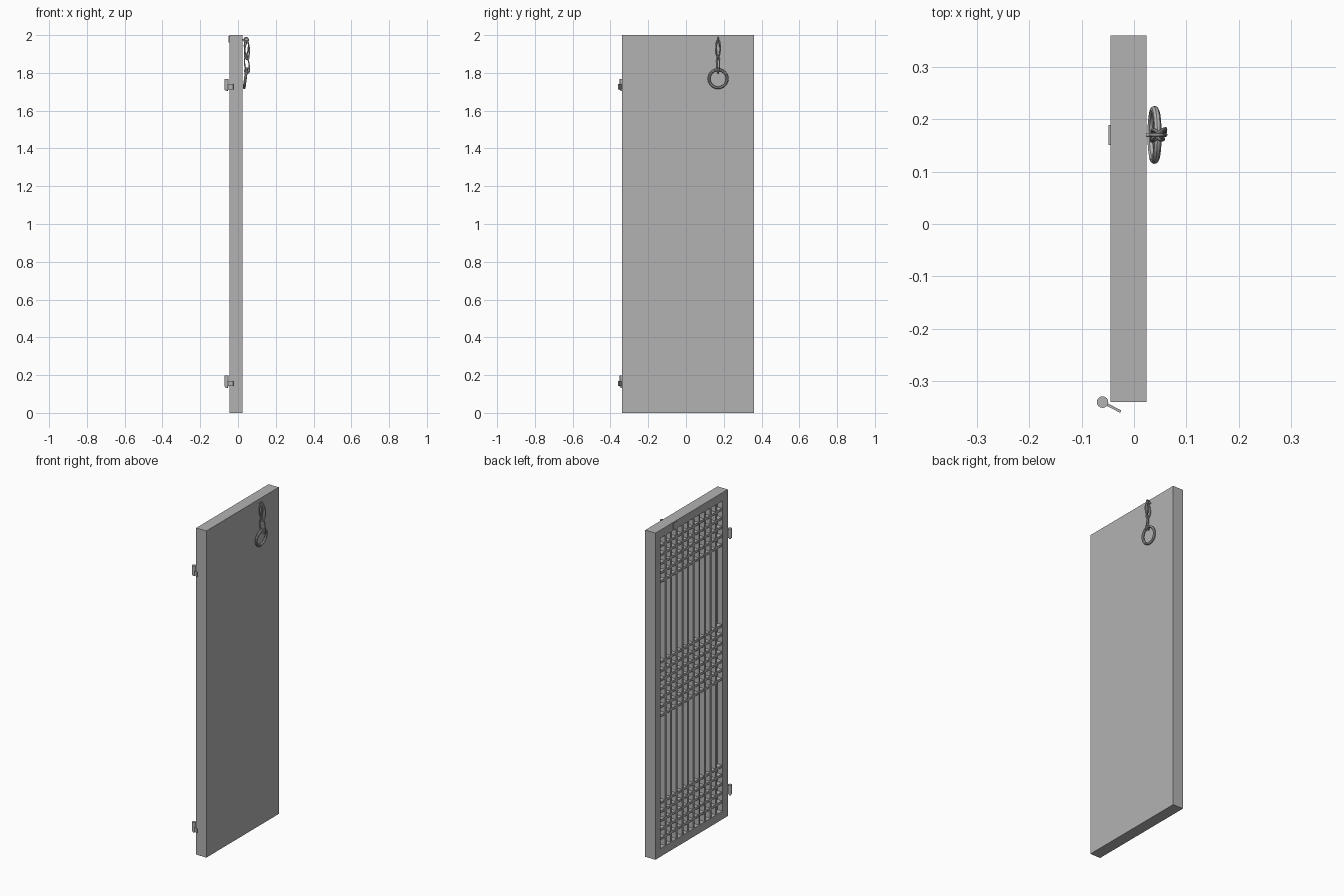
import bpy
from math import pi, cos, sin
from mathutils import Vector, Matrix

cube = bpy.data.objects.get("Cube")
if cube:
    bpy.data.objects.remove(cube, do_unlink=True)

grey = bpy.data.materials.new("plain grey")
grey.use_nodes = True
grey.diffuse_color = (0.45, 0.45, 0.45, 1)
grey.node_tree.nodes["Principled BSDF"].inputs["Base Color"].default_value = (0.45, 0.45, 0.45, 1)


def finish(name, smooth=False):
    ob = bpy.context.object
    ob.name = name
    ob.data.materials.append(grey)
    if smooth:
        bpy.ops.object.shade_smooth_by_angle()
    return ob


def box(name, x, y, z):
    """Box spanning three (low, high) ranges."""
    bpy.ops.mesh.primitive_cube_add(size=1)
    ob = bpy.context.object
    mid = [(a + b) / 2 for a, b in (x, y, z)]
    size = [b - a for a, b in (x, y, z)]
    ob.data.transform(Matrix.Translation(mid) @ Matrix.Diagonal((*size, 1)))
    return finish(name)


def rod(name, a, b, r, sides=16):
    """Cylinder between two points."""
    a, b = Vector(a), Vector(b)
    bpy.ops.mesh.primitive_cylinder_add(vertices=sides, radius=r, depth=(b - a).length,
                                        location=(a + b) / 2)
    bpy.context.object.rotation_euler = (b - a).to_track_quat('Z', 'Y').to_euler()
    return finish(name, True)


def loop(name, centre, half_w, half_l, r, turn=0, lean=0):
    """Closed oval link, long axis vertical; turn about z, then lean about y."""
    curve = bpy.data.curves.new(name, 'CURVE')
    curve.dimensions = '3D'
    curve.bevel_depth = r
    curve.bevel_resolution = 2
    sp = curve.splines.new('POLY')
    n = 32
    sp.points.add(n - 1)
    m = Matrix.Rotation(lean, 4, 'Y') @ Matrix.Rotation(turn, 4, 'Z')
    for i, p in enumerate(sp.points):
        t = 2 * pi * i / n
        p.co = (*(m @ Vector((half_w * cos(t), 0, half_l * sin(t))) + Vector(centre)), 1)
    sp.use_cyclic_u = True
    ob = bpy.data.objects.new(name, curve)
    bpy.context.collection.objects.link(ob)
    bpy.ops.object.select_all(action='DESELECT')
    ob.select_set(True)
    bpy.context.view_layer.objects.active = ob
    bpy.ops.object.convert(target='MESH')
    return finish(name, True)


# Door frame and backing board
X0, X1, Y0, Y1 = -0.045, 0.024, -0.34, 0.36
RIM, BACK = 0.05, -0.012
IY0, IY1, IZ0, IZ1 = Y0 + RIM, Y1 - RIM, RIM, 2 - RIM
box("backing_board", (BACK, X1), (Y0, Y1), (0, 2))
box("right_stile", (X0, BACK), (Y0, IY0), (0, 2))
box("left_stile", (X0, BACK), (IY1, Y1), (0, 2))
box("bottom_rail", (X0, BACK), (IY0, IY1), (0, IZ0))
box("top_rail", (X0, BACK), (IY0, IY1), (IZ1, 2))

# Lattice: ten uprights, three bands of crossbars
STEP = (IY1 - IY0) / 11
BAR = 0.007
for i in range(1, 11):
    y = IY0 + i * STEP
    box("lattice_upright", (X0 + 0.004, BACK), (y - BAR, y + BAR), (IZ0, IZ1))
heights = [IZ1 - k * STEP for k in range(1, 6)]
heights += [1.02 + k * STEP for k in range(-3, 4)]
heights += [IZ0 + k * STEP for k in range(1, 6)]
for z in heights:
    box("lattice_crossbar", (X0 + 0.005, BACK), (IY0, IY1), (z - BAR, z + BAR))

# Hinge pintles: barrel, lower pin and slanted strap
for z in (0.133, 1.703):
    rod("hinge_barrel", (-0.06, -0.34, z + 0.007), (-0.06, -0.34, z + 0.064), 0.011)
    rod("hinge_pin", (-0.06, -0.34, z), (-0.06, -0.34, z + 0.01), 0.006)
    strap = box("hinge_strap", (0, 0.039), (-0.0025, 0.0025), (0, 0.027))
    strap.location = (-0.06, -0.34, z + 0.01)
    strap.rotation_euler.z = -0.48

# Chain fixing: plate on the lattice side, staple through the door
CY = 0.17
box("staple_plate", (X0 - 0.004, X0), (CY - 0.019, CY + 0.019), (1.96, 1.996))
rod("staple_shank", (X1 - 0.01, CY, 1.975), (0.034, CY, 1.975), 0.004)
loop("staple_eye", (0.043, CY, 1.975), 0.011, 0.011, 0.004)

# Hanging chain and pull ring
loop("upper_link", (0.047, CY, 1.93), 0.017, 0.045, 0.0035, 0.75, -0.1)
loop("upper_cross_link", (0.045, CY, 1.925), 0.013, 0.042, 0.0035, 2.3, 0.15)
loop("joining_ring", (0.048, CY, 1.882), 0.01, 0.01, 0.0035)
loop("lower_link", (0.047, CY, 1.845), 0.014, 0.042, 0.0035, 0.6, -0.15)
loop("ring_eye", (0.048, CY, 1.812), 0.012, 0.013, 0.004)
loop("pull_ring", (0.039, CY, 1.769), 0.048, 0.048, 0.0075, pi / 2, 0.13)
